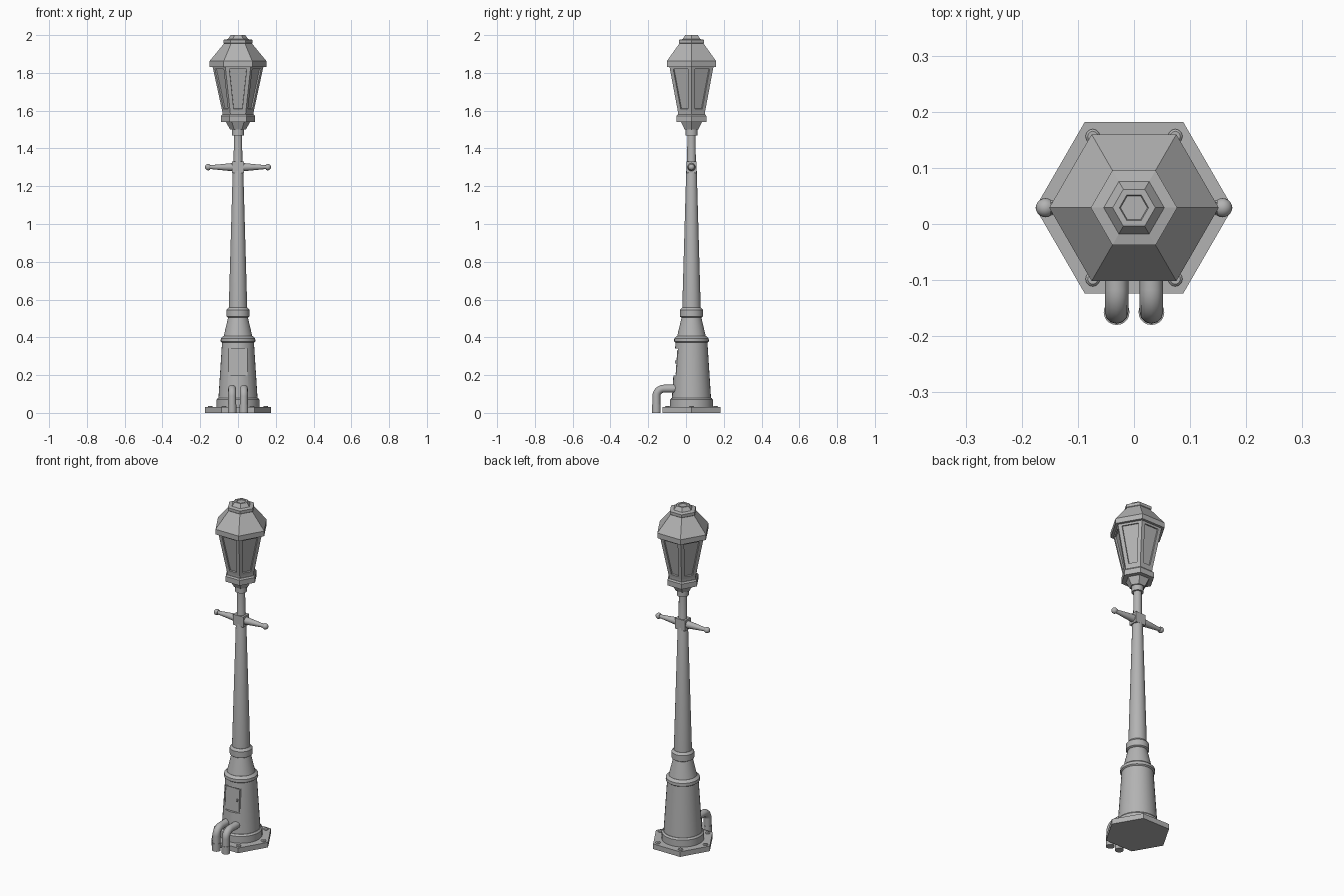
import bpy, bmesh, math
from mathutils import Matrix, Vector

if "Cube" in bpy.data.objects:
    bpy.data.objects.remove(bpy.data.objects["Cube"])

CY = 0.029  # lamp axis sits slightly behind the origin
AXIS = Matrix.Translation((0, CY, 0))
iron = bpy.data.materials.new("dark_iron")
iron.diffuse_color = (0.45, 0.45, 0.45, 1)
iron.use_nodes = True
iron.node_tree.nodes["Principled BSDF"].inputs["Base Color"].default_value = iron.diffuse_color


def finish(name, bm, smooth=True):
    bmesh.ops.recalc_face_normals(bm, faces=bm.faces)
    me = bpy.data.meshes.new(name)
    bm.to_mesh(me)
    bm.free()
    me.materials.append(iron)
    ob = bpy.data.objects.new(name, me)
    bpy.context.collection.objects.link(ob)
    if smooth:
        shade(ob)
    return ob


def shade(ob):
    bpy.ops.object.select_all(action='DESELECT')
    ob.select_set(True)
    bpy.context.view_layer.objects.active = ob
    bpy.ops.object.shade_smooth_by_angle(angle=math.radians(35))


def lathe_bm(profile, n, matrix=AXIS):
    bm = bmesh.new()
    rings = [[bm.verts.new(matrix @ Vector((r * math.cos(2 * math.pi * k / n),
                                            r * math.sin(2 * math.pi * k / n), z)))
              for k in range(n)] for r, z in profile]
    for a, b in zip(rings, rings[1:]):
        for k in range(n):
            j = (k + 1) % n
            bm.faces.new((a[k], a[j], b[j], b[k]))
    bm.faces.new(rings[0][::-1])
    bm.faces.new(rings[-1])
    return bm


def lathe(name, profile, n=32, matrix=AXIS, smooth=True):
    return finish(name, lathe_bm(profile, n, matrix), smooth)


def box(name, size, matrix):
    bm = bmesh.new()
    bmesh.ops.create_cube(bm, size=1, matrix=matrix @ Matrix.Diagonal((*size, 1)))
    return finish(name, bm, False)


# Hexagonal base plate with bolts
lathe("base_plate", [(0.176, 0), (0.176, 0.03)], 6, smooth=False)
for k in range(6):
    a = k * math.pi / 3
    m = Matrix.Translation((0.147 * math.cos(a), CY + 0.147 * math.sin(a), 0))
    lathe(f"base_bolt_{k}", [(0.013, 0.025), (0.013, 0.033), (0.009, 0.037)], 12, m)

# Pedestal: foot ring, tapered body, collars and shoulder
lathe("foot_ring", [(0.114, 0.028), (0.114, 0.07), (0.106, 0.079)])
body = lathe("pedestal_body", [(0.104, 0.07), (0.084, 0.38)])
lathe("pedestal_collar", [(0.084, 0.372), (0.092, 0.378), (0.091, 0.395), (0.076, 0.408)])
lathe("shoulder", [(0.077, 0.40), (0.050, 0.515)])
lathe("pole_collar", [(0.052, 0.504), (0.061, 0.51), (0.061, 0.545), (0.050, 0.558)])

# Pole
lathe("pole", [(0.049, 0.55), (0.028, 1.28), (0.023, 1.30), (0.022, 1.48)], 24)

# Access door recess cut in the pedestal front, with door and latch
door_m = Matrix.Translation((0, CY - 0.0905, 0.27)) @ Matrix.Rotation(math.radians(-3.9), 4, 'X')
cutter = box("door_cutter", (0.1, 0.1, 0.142), door_m @ Matrix.Translation((0, -0.034, 0)))
cutter.hide_render = True
cutter.hide_set(True)
mod = body.modifiers.new("door_recess", 'BOOLEAN')
mod.object = cutter
mod.operation = 'DIFFERENCE'
mod.solver = 'EXACT'
box("access_door", (0.088, 0.02, 0.13), door_m @ Matrix.Translation((0, 0.021, 0)))
box("door_latch", (0.008, 0.012, 0.014), door_m @ Matrix.Translation((0.033, 0.01, 0)))

# Two cable pipes bending into the pedestal
R = 0.04
for side in (-1, 1):
    path = [(-0.157, 0), (-0.157, 0.128 - R)]
    path += [(-0.157 + R - R * math.cos(t * math.pi / 16),
              0.128 - R + R * math.sin(t * math.pi / 16)) for t in range(1, 9)]
    path.append((-0.045, 0.128))
    cu = bpy.data.curves.new("cable_pipe", 'CURVE')
    cu.dimensions = '3D'
    cu.bevel_depth = 0.021
    cu.bevel_resolution = 4
    cu.use_fill_caps = True
    cu.materials.append(iron)
    sp = cu.splines.new('POLY')
    sp.points.add(len(path) - 1)
    for p, (y, z) in zip(sp.points, path):
        p.co = (0.031 * side, y, z, 1)
    pipe = bpy.data.objects.new("cable_pipe", cu)
    bpy.context.collection.objects.link(pipe)
    bpy.ops.object.select_all(action='DESELECT')
    pipe.select_set(True)
    bpy.context.view_layer.objects.active = pipe
    bpy.ops.object.convert(target='MESH')
    shade(bpy.context.view_layer.objects.active)
    lathe("pipe_collar", [(0.023, 0), (0.023, 0.045)], 20,
          Matrix.Translation((0.031 * side, -0.157, 0)))

# Ladder rest: centre block and two tapered arms with ball ends
box("ladder_block", (0.066, 0.054, 0.062), Matrix.Translation((0, CY, 1.301)))
ball = [(0.017 * math.sin(t * math.pi / 10), 0.158 - 0.017 * math.cos(t * math.pi / 10))
        for t in range(3, 10)] + [(0.001, 0.175)]
for side in (-1, 1):
    m = Matrix.Translation((0, CY, 1.301)) @ Matrix.Rotation(side * math.pi / 2, 4, 'Y')
    lathe("ladder_arm", [(0.021, 0.02), (0.021, 0.036), (0.010, 0.148)] + ball, 20, m)

# Lantern seat
lathe("lantern_socket", [(0.032, 1.468), (0.032, 1.506)], 24)
lathe("lantern_cup", [(0.042, 1.50), (0.068, 1.548)], 6, smooth=False)
lathe("lantern_lower_band", [(0.091, 1.541), (0.091, 1.572), (0.084, 1.58)], 6, smooth=False)

# Lantern body with recessed panes
bm = lathe_bm([(0.082, 1.59), (0.136, 1.84)], 6)
bmesh.ops.recalc_face_normals(bm, faces=bm.faces)
panes = [f for f in bm.faces if len(f.verts) == 4]
bmesh.ops.inset_individual(bm, faces=panes, thickness=0.02, use_even_offset=True)
bmesh.ops.inset_individual(bm, faces=panes, thickness=0.001, depth=-0.008)
finish("lantern_body", bm, False)
lathe("lantern_sill", [(0.08, 1.57), (0.083, 1.595)], 6, smooth=False)

# Roof and cap
lathe("lantern_roof", [(0.151, 1.832), (0.151, 1.862), (0.07, 1.96)], 6, smooth=False)
lathe("roof_cap", [(0.07, 1.953), (0.077, 1.958), (0.077, 1.975), (0.054, 1.979),
                   (0.038, 2.0), (0.026, 2.0), (0.024, 1.996)], 6, smooth=False)
